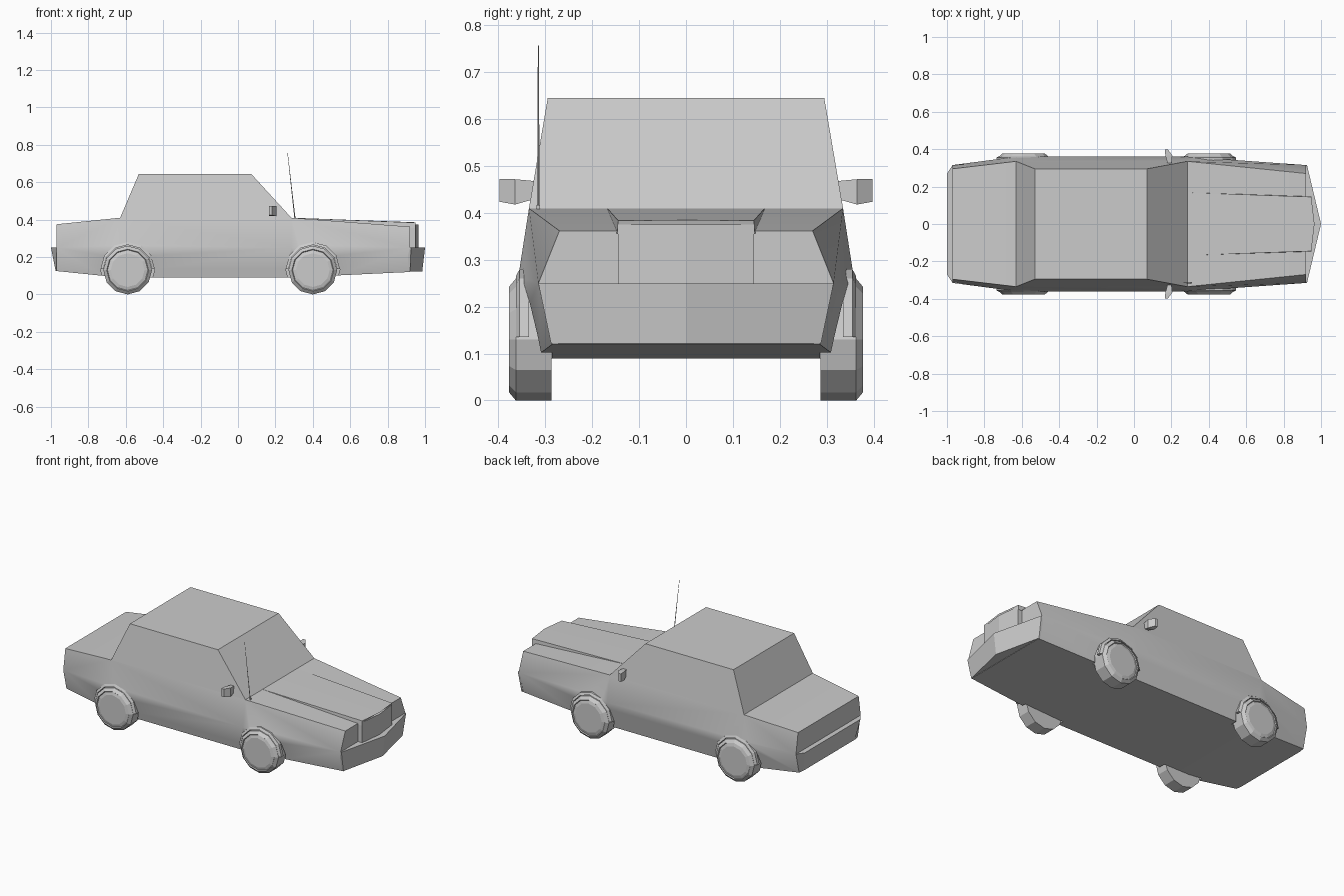
import bpy, bmesh, math
from mathutils import Matrix, Vector

if "Cube" in bpy.data.objects:
    bpy.data.objects.remove(bpy.data.objects["Cube"])


def finish(name, bm, smooth=None):
    bmesh.ops.recalc_face_normals(bm, faces=bm.faces[:])
    me = bpy.data.meshes.new(name)
    bm.to_mesh(me)
    bm.free()
    ob = bpy.data.objects.new(name, me)
    bpy.context.collection.objects.link(ob)
    bpy.ops.object.select_all(action='DESELECT')
    ob.select_set(True)
    bpy.context.view_layer.objects.active = ob
    if smooth:
        bpy.ops.object.shade_smooth_by_angle(angle=math.radians(smooth))
    return ob


def loft(name, rings, caps=(True, True), smooth=None):
    """Skin closed rings of equal point count."""
    bm = bmesh.new()
    vs = [[bm.verts.new(p) for p in r] for r in rings]
    n = len(vs[0])
    for a, b in zip(vs, vs[1:]):
        for i in range(n):
            j = (i + 1) % n
            bm.faces.new((a[i], a[j], b[j], b[i]))
    if caps[0]:
        bm.faces.new(vs[0])
    if caps[1]:
        bm.faces.new(vs[-1])
    return finish(name, bm, smooth)


def mirrored(half):
    """Close a half outline of (x, y, z) points across y = 0."""
    return half + [(x, -y, z) for x, y, z in reversed(half) if y > 0]


def turned(name, profile, x, z, side, sides=12):
    """Wheel-like solid around the y axis from (radius, y) pairs."""
    ang = [math.tau * i / sides for i in range(sides)]
    return loft(name, [[(x + r * math.cos(a), side * y, z + r * math.sin(a)) for a in ang]
                       for r, y in profile])


# Lower body: x, bottom z, bottom half width, waist half width, top z, top half width
stations = [(-.97, .125, .285, .315, .375, .295),
            (-.63, .09, .325, .36, .41, .335),
            (.285, .09, .325, .36, .41, .335),
            (.92, .12, .285, .315, .362, .27)]
body = loft("body", [mirrored([(x, yb, zb), (x, ym, .25), (x, yt, zt)])
                     for x, zb, yb, ym, zt, yt in stations])

# Wheel arches and wheels
for where, x in (("rear", -.59), ("front", .40)):
    for side_name, s in (("left", 1), ("right", -1)):
        cutter = turned("arch_cutter", [(.145, .286), (.145, .42)], x, .135, s)
        cutter.hide_render = True
        bpy.context.view_layer.objects.active = body
        mod = body.modifiers.new("arch", 'BOOLEAN')
        mod.operation = 'DIFFERENCE'
        mod.object = cutter
        bpy.ops.object.modifier_apply(modifier=mod.name)
        bpy.data.objects.remove(cutter)
        turned(f"{where}_{side_name}_wheel",
               [(.13, .287), (.13, .363), (.112, .378), (.108, .373), (.09, .378)], x, .13, s)
        # Thin raised lip around the upper arch
        rings = []
        for i in range(7):
            a = math.pi * i / 6
            rings.append([(x + r * math.cos(a), s * y, .135 + r * math.sin(a))
                          for r, y in ((.13, .335), (.13, .363), (.145, .355), (.145, .335))])
        loft(f"{where}_{side_name}_arch_lip", rings)

bpy.ops.object.select_all(action='DESELECT')
body.select_set(True)
bpy.context.view_layer.objects.active = body
bpy.ops.object.shade_smooth_by_angle(angle=math.radians(28))

# Cabin
loft("cabin", [mirrored([(-.63, .335, .41), (.285, .335, .41)])[:2] +
               [(.285, -.335, .41), (-.63, -.335, .41)],
               [(-.53, .295, .645), (.07, .295, .645), (.07, -.295, .645), (-.53, -.295, .645)]],
     caps=(False, True))

# Raised hood centre, tapering toward a shallow pointed front
loft("hood_bulge", [mirrored([(.285, .17, .395), (.285, .168, .41), (.285, 0, .41)])[:5],
                    mirrored([(.948, .147, .355), (.948, .145, .384), (.965, 0, .385)])[:5]])

# Grille block standing ahead of the headlight panel
grille = [(.90, .145), (.948, .145), (.965, 0), (.948, -.145), (.90, -.145)]
loft("grille", [[(x, y, .245) for x, y in grille], [(x, y, .375) for x, y in grille]])

# Pointed front bumper
top = [(.91, .315), (.925, .315), (1.0, 0), (.925, -.315), (.91, -.315)]
bottom = [(.91, .288), (.92, .288), (.985, 0), (.92, -.288), (.91, -.288)]
loft("front_bumper", [[(x, y, .122) for x, y in bottom], [(x, y, .25) for x, y in top]])

# Rear bumper with angled ends
top = [(-.96, .315), (-.97, .315), (-1.0, .27), (-1.0, -.27), (-.97, -.315), (-.96, -.315)]
bottom = [(-.96, .285), (-.97, .285), (-.975, .25), (-.975, -.25), (-.97, -.285), (-.96, -.285)]
loft("rear_bumper", [[(x, y, .125) for x, y in bottom], [(x, y, .25) for x, y in top]])

# Door mirrors: slim stem flaring to an angled housing
for side_name, s in (("left", 1), ("right", -1)):
    loft(f"{side_name}_door_mirror",
         [[(x0, s * y, z0), (x1, s * y, z0), (x1, s * y, z1), (x0, s * y, z1)]
          for y, x0, x1, z0, z1 in ((.322, .18, .2, .43, .468), (.365, .168, .205, .418, .472),
                                    (.398, .165, .182, .424, .472))])

# Antenna on the right front wing
base, tip = Vector((.305, -.315, .40)), Vector((.265, -.315, .757))
bm = bmesh.new()
rot = (tip - base).to_track_quat('Z', 'Y').to_matrix().to_4x4()
bmesh.ops.create_cone(bm, cap_ends=True, segments=4, radius1=.003, radius2=.001,
                      depth=(tip - base).length,
                      matrix=Matrix.Translation((base + tip) / 2) @ rot)
finish("antenna", bm)
bm = bmesh.new()
bmesh.ops.create_cube(bm, size=1, matrix=Matrix.Translation((.305, -.315, .41)) @
                      Matrix.Diagonal((.008, .008, .014, 1)))
finish("antenna_base", bm)
